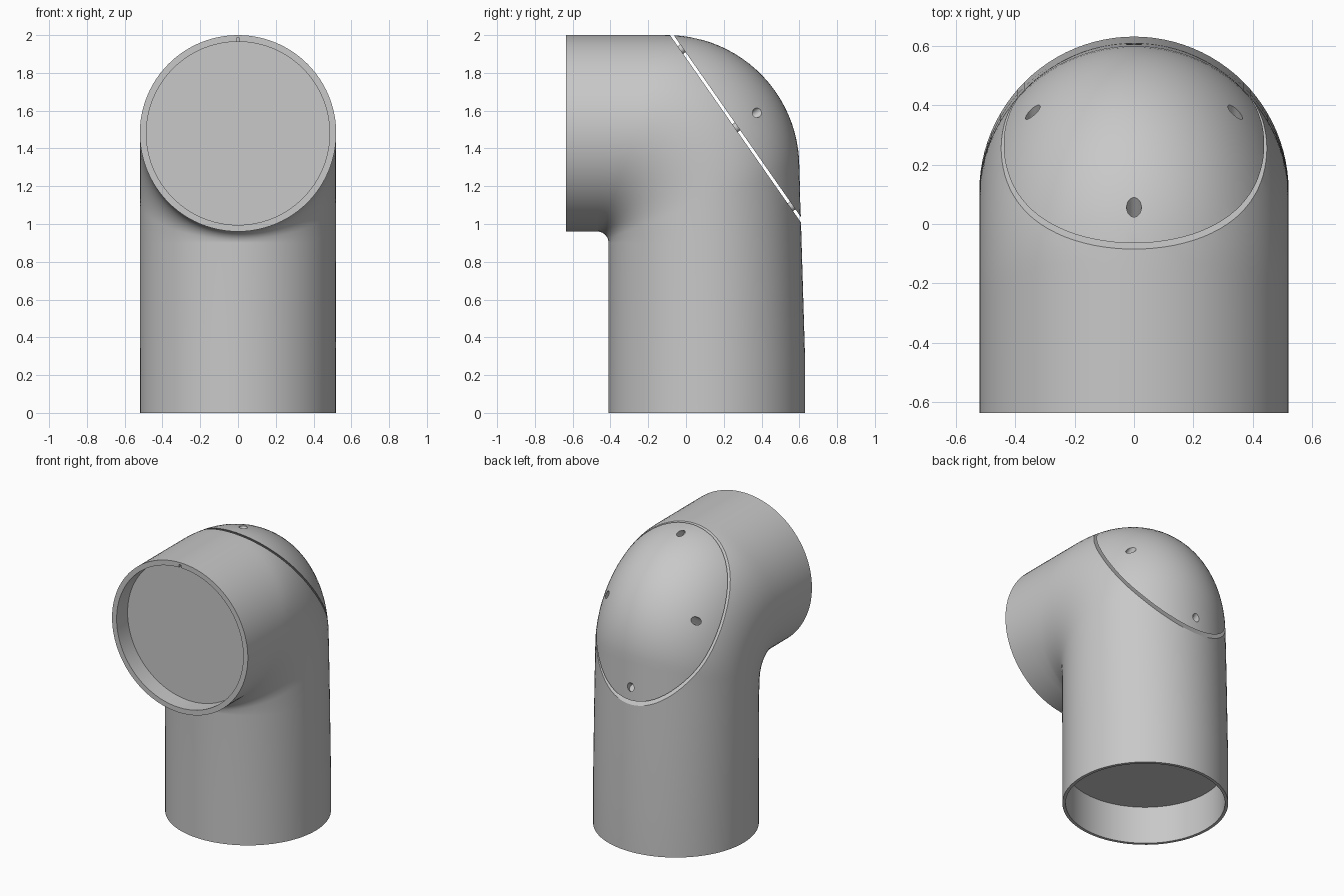
import bpy
import bmesh
from math import cos, sin, pi, sqrt, radians
from mathutils import Vector

cube = bpy.data.objects.get("Cube")
if cube:
    bpy.data.objects.remove(cube, do_unlink=True)

SEGMENTS = 96
FAN_STEPS = 40
R = 0.52                                   # pipe radius
HINGE = Vector((0, -0.47, 0.9))            # centre of the inner fillet
FILLET = 0.06
BEND = Vector((0, -0.1, 1.3))              # centre of the outer bend
BEND_R = 0.7
CUT_LOW = Vector((0, 0.61, 1.02))          # ends of the cover joint
CUT_HIGH = Vector((0, -0.075, 2.0))
SLOPE = (CUT_HIGH - CUT_LOW).normalized()
NORMAL = Vector((0, SLOPE.z, -SLOPE.y))
GAP = 0.008

grey = bpy.data.materials.new("light grey")
grey.use_nodes = True
grey.diffuse_color = (0.58, 0.58, 0.58, 1)
grey.node_tree.nodes["Principled BSDF"].inputs["Base Color"].default_value = grey.diffuse_color


def add_object(name, bm):
    bmesh.ops.recalc_face_normals(bm, faces=bm.faces)
    mesh = bpy.data.meshes.new(name)
    bm.to_mesh(mesh)
    bm.free()
    mesh.materials.append(grey)
    ob = bpy.data.objects.new(name, mesh)
    bpy.context.collection.objects.link(ob)
    return ob


def smooth(ob):
    bpy.ops.object.select_all(action='DESELECT')
    ob.select_set(True)
    bpy.context.view_layer.objects.active = ob
    bpy.ops.object.shade_smooth_by_angle(angle=radians(30))


def cut(ob, cutter):
    mod = ob.modifiers.new("cut", 'BOOLEAN')
    mod.operation = 'DIFFERENCE'
    mod.solver = 'EXACT'
    mod.object = cutter
    bpy.context.view_layer.objects.active = ob
    bpy.ops.object.modifier_apply(modifier=mod.name)
    bpy.data.objects.remove(cutter, do_unlink=True)


def outer_point(phi):
    """Where a ray from the hinge meets the outer side of the elbow."""
    d = Vector((0, cos(phi), sin(phi)))
    rel = HINGE - BEND
    b = rel.dot(d)
    p = HINGE + d * (-b + sqrt(b * b - rel.dot(rel) + BEND_R ** 2))
    if p.z < BEND.z:
        t = (0.63 - 0.03 * (HINGE.z - 0.3) - HINGE.y) / (d.y + 0.03 * d.z)
        p = HINGE + d * t
    elif p.y < BEND.y:
        p = HINGE + d * ((BEND.z + BEND_R - HINGE.z) / d.z)
    return p


def elbow_sections():
    """Each section: inner point, outer point, half width in x."""
    def level(z, r):
        return Vector((0, 0.11 - r, z)), Vector((0, 0.11 + r, z)), r

    def upright(y, r):
        return Vector((0, y, 1.48 - r)), Vector((0, y, 1.48 + r)), r

    rings = [level(0.26, 0.5), level(0, 0.5), level(0, R), level(0.3, R)]
    for i in range(FAN_STEPS + 1):
        phi = pi / 2 * i / FAN_STEPS
        inner = HINGE + FILLET * Vector((0, cos(phi), sin(phi)))
        rings.append((inner, outer_point(phi), R))
    rings += [upright(-0.635, R), upright(-0.635, 0.485), upright(-0.515, 0.485)]
    return rings


def elbow():
    bm = bmesh.new()
    loops = []
    for inner, outer, width in elbow_sections():
        mid, half = (inner + outer) / 2, (outer - inner) / 2
        angles = [2 * pi * k / SEGMENTS for k in range(SEGMENTS)]
        loops.append([bm.verts.new(mid + half * cos(a) + Vector((width * sin(a), 0, 0)))
                      for a in angles])
    for a, b in zip(loops, loops[1:]):
        for k in range(SEGMENTS):
            n = (k + 1) % SEGMENTS
            bm.faces.new((a[k], a[n], b[n], b[k]))
    bm.faces.new(loops[0])
    bm.faces.new(loops[-1])
    bmesh.ops.recalc_face_normals(bm, faces=bm.faces)
    return bm


def elbow_part(name, side):
    """Keep one side of the sloping joint and close it with a flat face."""
    bm = elbow()
    res = bmesh.ops.bisect_plane(
        bm, geom=bm.verts[:] + bm.edges[:] + bm.faces[:], dist=1e-5,
        plane_co=CUT_LOW + NORMAL * GAP * side, plane_no=NORMAL * side, clear_inner=True)
    edges = [e for e in res["geom_cut"] if isinstance(e, bmesh.types.BMEdge)]
    bmesh.ops.edgeloop_fill(bm, edges=edges)
    return add_object(name, bm)


def rod(name, foot, radius, start, end):
    """Cylinder square to the joint, between two heights above it."""
    bm = bmesh.new()
    bmesh.ops.create_cone(bm, cap_ends=True, segments=24, radius1=radius,
                          radius2=radius, depth=end - start)
    ob = add_object(name, bm)
    ob.rotation_mode = 'QUATERNION'
    ob.rotation_quaternion = NORMAL.to_track_quat('Z', 'Y')
    ob.location = foot + NORMAL * (start + end) / 2
    bpy.context.view_layer.update()
    return ob


body = elbow_part("elbow_body", -1)
cover = elbow_part("elbow_cover", 1)

# Small groove inside the top of the front rim
bm = bmesh.new()
bmesh.ops.create_cube(bm, size=1)
bmesh.ops.scale(bm, vec=(0.014, 0.1, 0.03), verts=bm.verts)
bmesh.ops.translate(bm, vec=(0, -0.635, 1.97), verts=bm.verts)
cut(body, add_object("groove_cutter", bm))

# Screw holes in the cover, and the pins that bridge the joint below them
spots = {"lower": (0, 0.09), "upper": (0, 1.105), "left": (0.34, 0.6), "right": (-0.34, 0.6)}
for name, (x, along) in spots.items():
    foot = CUT_LOW + SLOPE * along + Vector((x, 0, 0))
    cut(cover, rod("hole_cutter", foot, 0.025, 0.025, 0.4))
    smooth(rod(name + "_joint_pin", foot, 0.025, -0.02, 0.02))

smooth(body)
smooth(cover)
